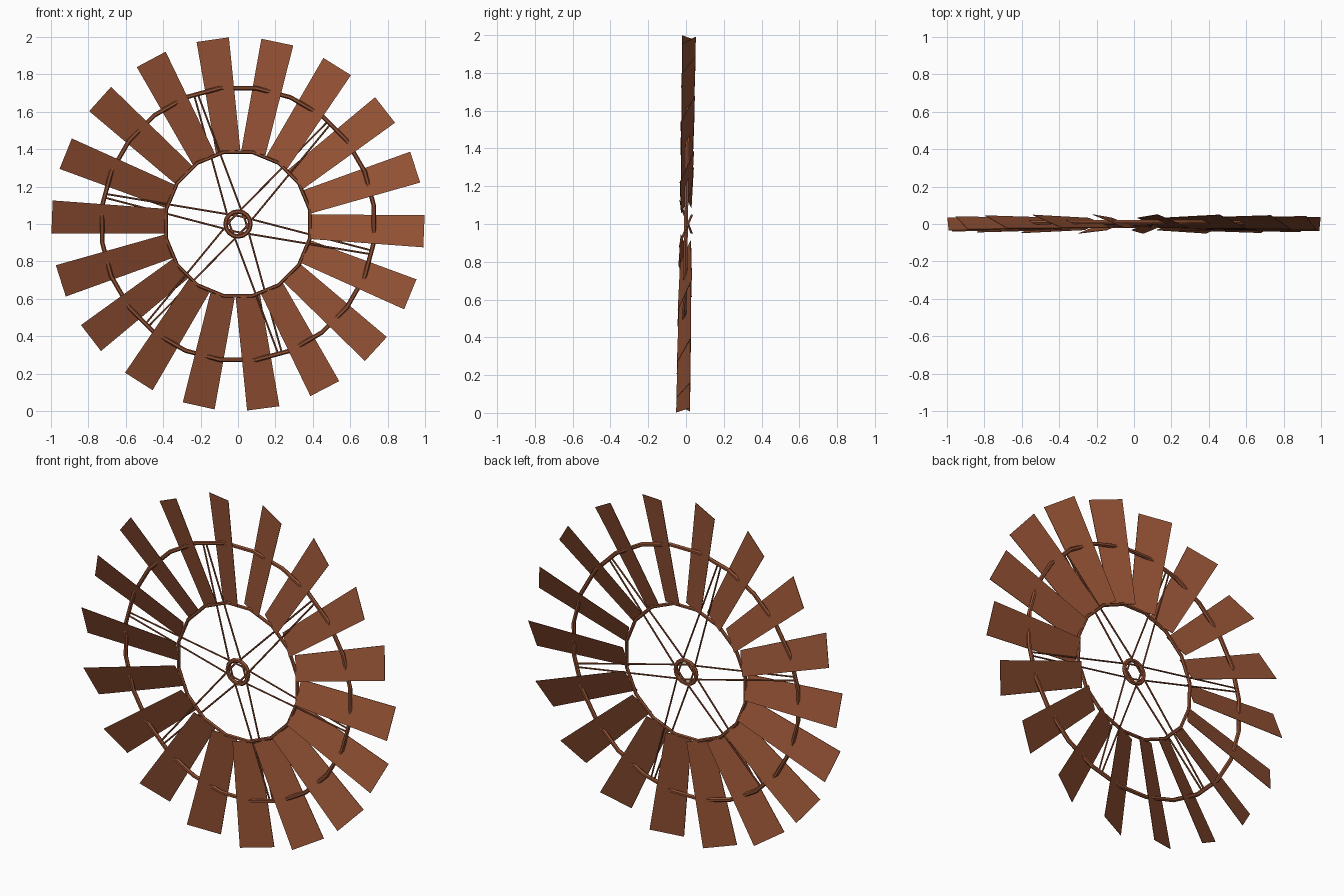
import bpy, bmesh, math
from mathutils import Matrix, Vector

if "Cube" in bpy.data.objects:
    bpy.data.objects.remove(bpy.data.objects["Cube"])

rust = bpy.data.materials.new("rusty_brown")
rust.diffuse_color = (0.29, 0.082, 0.034, 1)
rust.use_nodes = True
rust.node_tree.nodes["Principled BSDF"].inputs["Base Color"].default_value = rust.diffuse_color

# whole wheel: hub at z = 1, leaning back very slightly
WHEEL = Matrix.Translation((0, 0, 1)) @ Matrix.Rotation(math.radians(-0.9), 4, 'X')


def polar(r, deg, side=0.0, y=0.0):
    """Point at radius r and angle deg, shifted sideways (counter-clockwise)."""
    a = math.radians(deg)
    return Vector((r * math.cos(a) - side * math.sin(a), y,
                   r * math.sin(a) + side * math.cos(a)))


def finish(name, bm):
    bmesh.ops.recalc_face_normals(bm, faces=bm.faces)
    me = bpy.data.meshes.new(name)
    bm.to_mesh(me)
    bm.free()
    me.transform(WHEEL)
    me.materials.append(rust)
    ob = bpy.data.objects.new(name, me)
    bpy.context.collection.objects.link(ob)


def ring(name, radius, tube, segs, offset, sides=6):
    bm = bmesh.new()
    rows = []
    for i in range(segs):
        a = offset + 360 * i / segs
        rows.append([bm.verts.new(polar(radius + tube * math.cos(t), a, 0, tube * math.sin(t)))
                     for t in (math.tau * j / sides for j in range(sides))])
    for i in range(segs):
        p, q = rows[i], rows[(i + 1) % segs]
        for j in range(sides):
            k = (j + 1) % sides
            bm.faces.new((p[j], p[k], q[k], q[j]))
    finish(name, bm)


def rod(bm, a, b, r):
    d = b - a
    m = Matrix.Translation((a + b) / 2) @ d.to_track_quat('Z', 'Y').to_matrix().to_4x4()
    bmesh.ops.create_cone(bm, cap_ends=True, segments=6, radius1=r, radius2=r,
                          depth=d.length, matrix=m)


# rings
ring("outer_ring", 0.733, 0.012, 24, 7.5)
ring("inner_ring", 0.392, 0.010, 16, 11.25)
ring("hub_ring", 0.067, 0.012, 16, 0)

# paired spokes, crossing the hub as a star
bm = bmesh.new()
for i in range(6):
    a = 48 + 60 * i
    for s in (-1, 1):
        rod(bm, polar(0.73, a, 0.010 * s), polar(0.07, a + 140 * s), 0.005)
finish("spokes", bm)

# pitched tapering blades
PITCH = math.radians(22)
THICK = 0.0015
for i in range(18):
    a = -2.2 + 20 * i
    bm = bmesh.new()
    layers = []
    for t in (-THICK, THICK):
        layers.append([bm.verts.new(polar(r, a, w * math.cos(PITCH), w * math.sin(PITCH) + t))
                       for r, w in ((0.39, -0.071), (0.995, -0.094),
                                    (0.995, 0.094), (0.39, 0.071))])
    f, b = layers
    bm.faces.new(f)
    bm.faces.new(b[::-1])
    for j in range(4):
        k = (j + 1) % 4
        bm.faces.new((f[j], f[k], b[k], b[j]))
    finish(f"blade_{i + 1}", bm)
